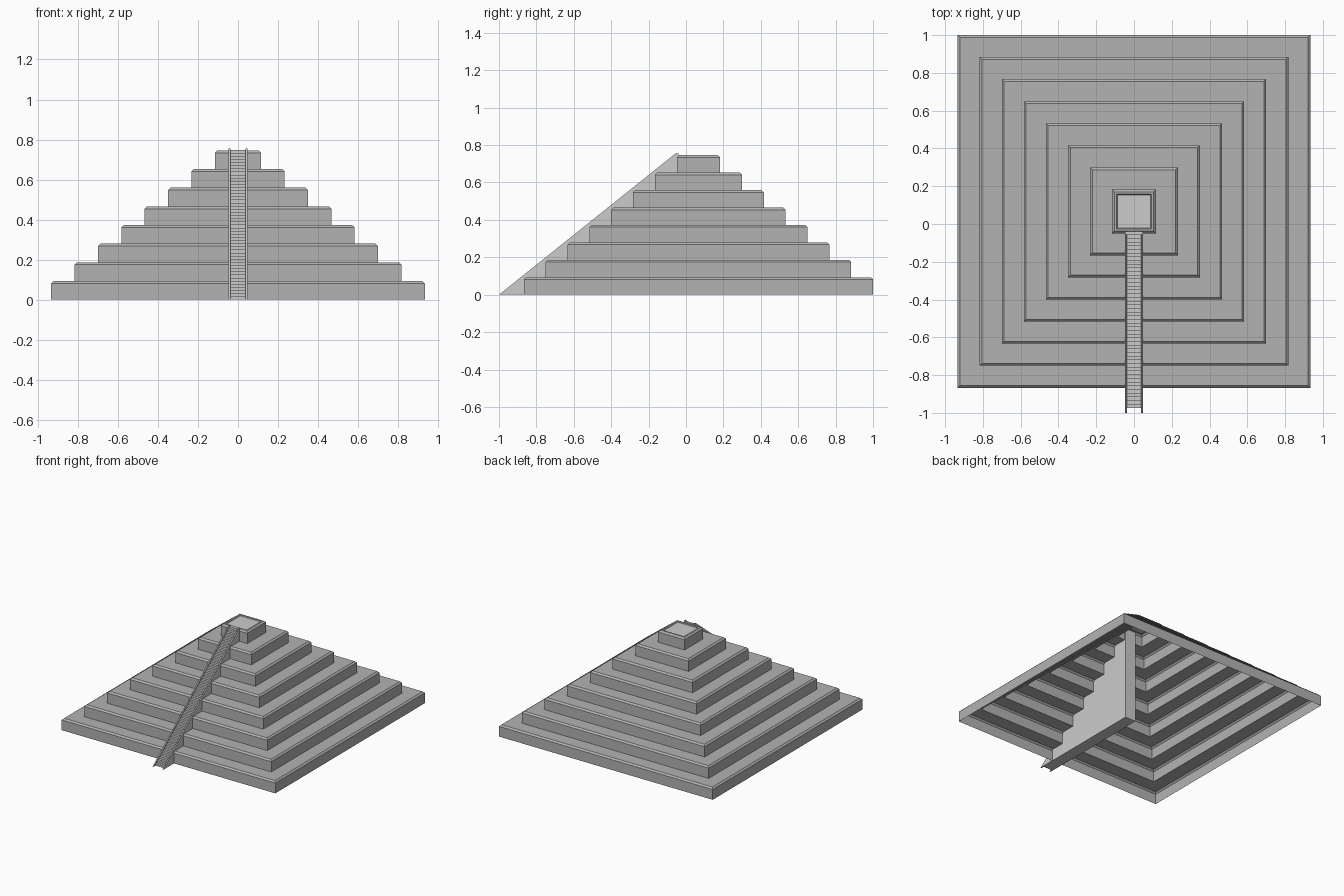
import bpy, bmesh

if "Cube" in bpy.data.objects:
    bpy.data.objects.remove(bpy.data.objects["Cube"])

TIERS, RISE, STEP_IN = 8, 0.0932, 0.1168
HALF, CY, BEV = 0.9335, 0.0665, 0.012


def grey(name, v):
    m = bpy.data.materials.new(name)
    m.diffuse_color = (v, v, v, 1)
    m.use_nodes = True
    m.node_tree.nodes["Principled BSDF"].inputs["Base Color"].default_value = m.diffuse_color
    return m


DARK, LIGHT = grey("dark_stone", 0.45), grey("light_stone", 0.63)


def finish(bm, name, mats):
    bmesh.ops.recalc_face_normals(bm, faces=bm.faces[:])
    me = bpy.data.meshes.new(name)
    for m in mats:
        me.materials.append(m)
    bm.to_mesh(me)
    bm.free()
    ob = bpy.data.objects.new(name, me)
    bpy.context.collection.objects.link(ob)
    return ob


def extrude_profile(name, profile, x0, x1, caps=True):
    """Sweep a closed (y, z) outline from x0 to x1."""
    bm = bmesh.new()
    a = [bm.verts.new((x0, y, z)) for y, z in profile]
    b = [bm.verts.new((x1, y, z)) for y, z in profile]
    n = len(profile)
    for i in range(n):
        j = (i + 1) % n
        bm.faces.new((a[i], a[j], b[j], b[i]))
    if caps:
        bm.faces.new(a)
        bm.faces.new(b)
    return finish(bm, name, [LIGHT])


# Hollow stepped body: stacked square rings with a chamfered lip per tier
rings = []
for t in range(TIERS):
    h, z = HALF - t * STEP_IN, t * RISE
    rings += [(h, z), (h, z + RISE - BEV), (h - BEV, z + RISE)]
# Shallow recess in the summit, with a pale floor
top = TIERS * RISE
rings += [(0.092, top), (0.088, top - 0.006)]

bm = bmesh.new()
prev = None
for half, height in rings:
    ring = [bm.verts.new((sx * half, CY + sy * half, height))
            for sx, sy in ((-1, -1), (1, -1), (1, 1), (-1, 1))]
    if prev:
        for i in range(4):
            j = (i + 1) % 4
            bm.faces.new((prev[i], prev[j], ring[j], ring[i]))
    prev = ring
bm.faces.new(prev).material_index = 1
finish(bm, "stepped_body", [DARK, LIGHT])

# Sloped side walls of the staircase
BACK, INNER, OUTER = -0.04, 0.038, 0.047
wall = [(-1, 0), (-0.055, 0.756), (BACK, 0.756), (BACK, 0)]
extrude_profile("stair_wall_left", wall, -OUTER, -INNER)
extrude_profile("stair_wall_right", wall, INNER, OUTER)

# Flight of steps between the walls
N, RUN = 48, 0.0195
steps = []
for i in range(N):
    y = -0.994 + RUN * (i + 1)
    steps += [(y, 0.8 * RUN * i), (y, 0.8 * RUN * (i + 1))]
steps += [(BACK, 0.8 * RUN * N), (BACK, 0)]
extrude_profile("stair_steps", steps, -INNER, INNER, caps=False)
